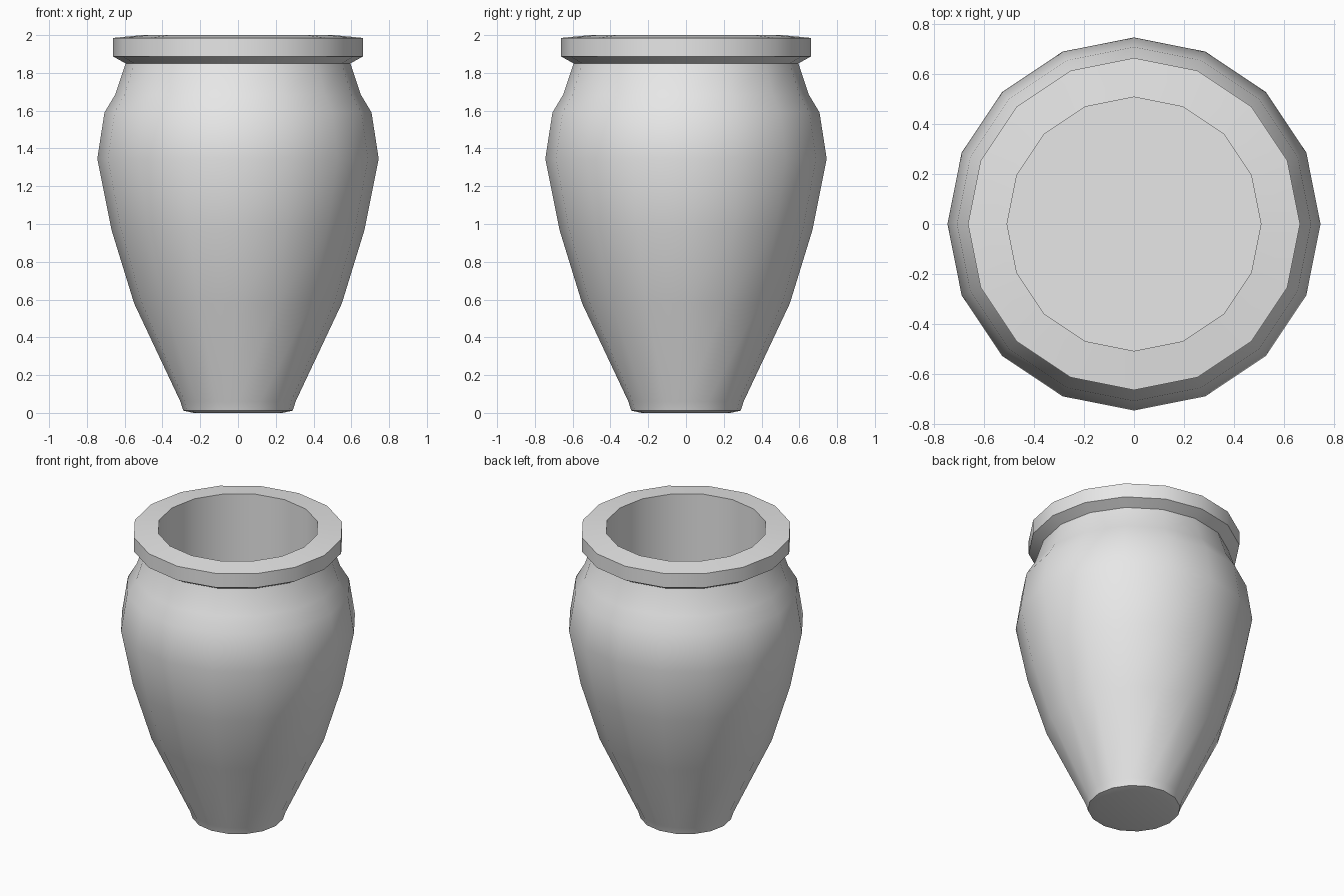
import bpy
import bmesh
from math import pi, radians
from mathutils import Vector

SIDES = 16

cube = bpy.data.objects.get("Cube")
if cube:
    bpy.data.objects.remove(cube, do_unlink=True)

# One plain grey clay colour
clay = bpy.data.materials.new("grey_clay")
clay.use_nodes = True
colour = (0.8, 0.8, 0.8, 1.0)
clay.diffuse_color = colour
clay.node_tree.nodes["Principled BSDF"].inputs["Base Color"].default_value = colour


def lathe(name, profile):
    """Spin a (radius, height) profile, drawn bottom-outside to top-inside."""
    bm = bmesh.new()
    verts = [bm.verts.new((r, 0, z)) for r, z in profile]
    edges = [bm.edges.new(pair) for pair in zip(verts, verts[1:])]
    bmesh.ops.spin(bm, geom=verts + edges, cent=(0, 0, 0), axis=(0, 0, 1),
                   angle=2 * pi, steps=SIDES, use_merge=False)
    bmesh.ops.remove_doubles(bm, verts=bm.verts[:], dist=0.0005)

    # Make the winding agree with the direction of the profile
    bm.normal_update()
    bmesh.ops.recalc_face_normals(bm, faces=bm.faces[:])
    bm.normal_update()
    (r0, z0), (r1, z1) = profile[:2]
    mid = Vector(((r0 + r1) / 2, 0, (z0 + z1) / 2))
    face = min(bm.faces, key=lambda f: (f.calc_center_median() - mid).length)
    out = face.calc_center_median().to_2d().normalized()
    radial = face.normal.to_2d().dot(out)
    if radial * (z1 - z0) - face.normal.z * (r1 - r0) < 0:
        bmesh.ops.reverse_faces(bm, faces=bm.faces[:])

    mesh = bpy.data.meshes.new(name)
    bm.to_mesh(mesh)
    bm.free()
    mesh.materials.append(clay)
    obj = bpy.data.objects.new(name, mesh)
    bpy.context.collection.objects.link(obj)
    bpy.ops.object.select_all(action='DESELECT')
    obj.select_set(True)
    bpy.context.view_layer.objects.active = obj
    bpy.ops.object.shade_smooth_by_angle(angle=radians(30))
    return obj


# Foot, belly, shoulder and neck
lathe("vase_body", [
    (0, 0), (0.235, 0), (0.29, 0.012), (0.305, 0.06), (0.55, 0.58),
    (0.67, 0.97), (0.745, 1.345), (0.707, 1.59), (0.65, 1.685), (0.595, 1.85),
])

# Thick overhanging lip
lathe("rim", [(0.595, 1.85), (0.663, 1.888), (0.663, 1.985), (0.507, 2.0)])

# Straight inner wall and floor
lathe("inner_wall", [(0.507, 2.0), (0.507, 0.85), (0, 0.85)])
